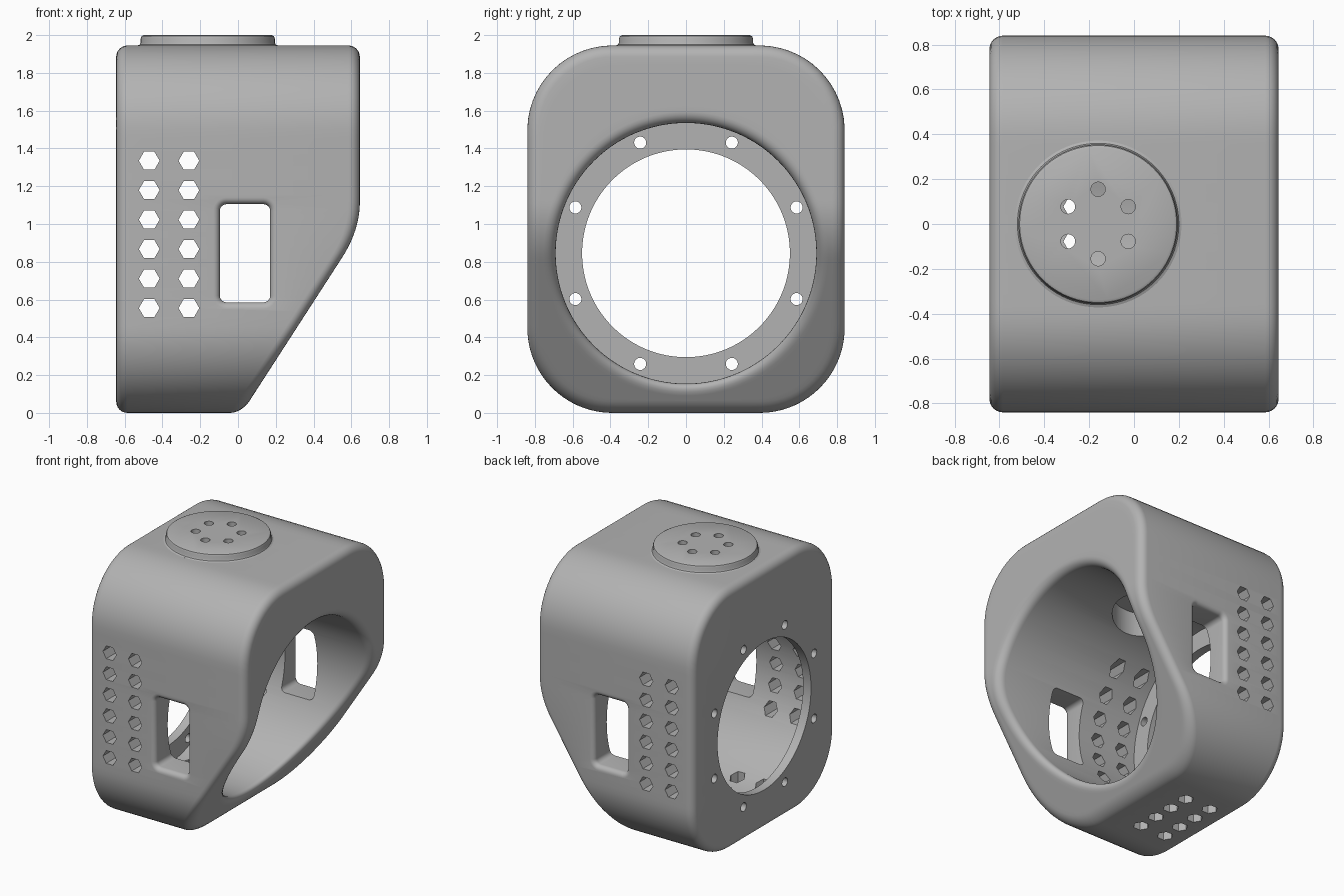
import bpy, bmesh, math
from mathutils import Vector

if bpy.data.objects.get("Cube"):
    bpy.data.objects.remove(bpy.data.objects["Cube"])

grey = bpy.data.materials.new("matte_grey")
grey.use_nodes = True
grey.diffuse_color = (0.45, 0.45, 0.45, 1)
grey.node_tree.nodes["Principled BSDF"].inputs["Base Color"].default_value = (0.45, 0.45, 0.45, 1)

TAU = math.tau
SIDES = 160
HALF_X, HALF_Y, TOP = 0.645, 0.84, 1.945
BORE, LIP, AXIS_Z = 0.69, 0.55, 0.845
FILLET = 0.06
ARC = [i * math.pi / 12 for i in range(7)]


def make_object(name, bm):
    bmesh.ops.recalc_face_normals(bm, faces=bm.faces)
    mesh = bpy.data.meshes.new(name)
    bm.to_mesh(mesh)
    bm.free()
    mesh.materials.append(grey)
    obj = bpy.data.objects.new(name, mesh)
    bpy.context.collection.objects.link(obj)
    return obj


def loft(bm, rings, ring_closed=False):
    """Skin a list of point rings, capped at the ends or joined end to end."""
    rows = [[bm.verts.new(p) for p in ring] for ring in rings]
    pairs = list(zip(rows, rows[1:]))
    if ring_closed:
        pairs.append((rows[-1], rows[0]))
    else:
        bm.faces.new(rows[0])
        bm.faces.new(rows[-1])
    for a, b in pairs:
        for i in range(len(a)):
            j = (i + 1) % len(a)
            bm.faces.new((a[i], a[j], b[j], b[i]))


def prism(bm, centre, axis, radius, start, end, sides):
    """Straight regular prism along one axis."""
    u, v = [(1, 2), (0, 2), (0, 1)][axis]
    rings = []
    for level in (start, end):
        ring = []
        for i in range(sides):
            p = Vector(centre)
            p[axis] = level
            p[u] += radius * math.cos(TAU * i / sides)
            p[v] += radius * math.sin(TAU * i / sides)
            ring.append(p)
        rings.append(ring)
    loft(bm, rings)


def cut(obj, cutter):
    mod = obj.modifiers.new(cutter.name, "BOOLEAN")
    mod.operation = "DIFFERENCE"
    mod.solver = "EXACT"
    mod.object = cutter
    cutter.hide_render = True
    cutter.hide_set(True)


# Sloped front of the housing, blended into the upright upper part
def slope_x(z):
    if z < 0.817:
        return 0.02 + 0.646 * z
    return HALF_X - 1.077 * max(0, 1.117 - z) ** 2


# Rounded-square outline, found by marching outward from the bore axis
def outline(inset):
    r = 0.45 - inset
    points = []
    for i in range(SIDES):
        a = TAU * i / SIDES
        d = 1.6
        for _ in range(70):
            qy = abs(d * math.cos(a)) - (HALF_Y - 0.45)
            qz = abs(AXIS_Z + d * math.sin(a) - TOP / 2) - (TOP / 2 - 0.45)
            d -= math.hypot(max(qy, 0), max(qz, 0)) + min(max(qy, qz), 0) - r
        points.append((d * math.cos(a), AXIS_Z + d * math.sin(a)))
    return points


def circle(radius):
    return [(radius * math.cos(TAU * i / SIDES), AXIS_Z + radius * math.sin(TAU * i / SIDES))
            for i in range(SIDES)]


def flat_ring(points, x):
    return [(x, y, z) for y, z in points]


def slope_ring(points, depth):
    return [(slope_x(z) - depth, y, z) for y, z in points]


# Housing: outer skin, sloped face, bore and rear lip in one closed loft
rings = []
for a in reversed(ARC):
    rings.append(flat_ring(outline(FILLET * (1 - math.cos(a))), -HALF_X + FILLET * (1 - math.sin(a))))
for a in ARC:
    rings.append(slope_ring(outline(FILLET * (1 - math.cos(a))), FILLET * (1 - math.sin(a))))
outer, inner = outline(FILLET), circle(BORE + FILLET)
for k in range(1, 8):
    t = k / 8
    mixed = [(p[0] + (q[0] - p[0]) * t, p[1] + (q[1] - p[1]) * t) for p, q in zip(outer, inner)]
    rings.append(slope_ring(mixed, 0))
for a in reversed(ARC):
    rings.append(slope_ring(circle(BORE + FILLET * (1 - math.cos(a))), FILLET * (1 - math.sin(a))))
rings.append(flat_ring(circle(BORE), -0.58))
rings.append(flat_ring(circle(LIP), -0.58))
rings.append(flat_ring(circle(LIP), -HALF_X))
bm = bmesh.new()
loft(bm, rings, ring_closed=True)
housing = make_object("housing", bm)

# Hexagonal vents through both sides and the underside, plus lip bolt holes
bm = bmesh.new()
for x in (-0.47, -0.26):
    for i in range(6):
        prism(bm, (x, 0, 0.555 + 0.156 * i), 1, 0.055, -1, 1, 6)
    for i in range(4):
        prism(bm, (x, 0.156 * (i - 1.5), 0), 2, 0.055, -0.1, 0.3, 6)
for i in range(8):
    a = TAU * (i + 0.5) / 8
    prism(bm, (0, 0.634 * math.cos(a), AXIS_Z + 0.634 * math.sin(a)), 0, 0.032, -0.8, -0.55, 24)
cut(housing, make_object("vent_cutter", bm))


# Side windows with softened outer edges
def window_ring(y, grow):
    r = 0.035 + grow
    ring = []
    for corner, (sx, sz) in enumerate([(1, 1), (-1, 1), (-1, -1), (1, -1)]):
        for k in range(7):
            a = math.pi / 2 * (corner + k / 6)
            ring.append((0.037 + sx * 0.098 + r * math.cos(a), y, 0.845 + sz * 0.225 + r * math.sin(a)))
    return ring


flare = [(HALF_Y - 0.035 * (1 - math.sin(a)), 0.035 * (1 - math.cos(a))) for a in ARC] + [(0.95, 0.035)]
bm = bmesh.new()
loft(bm, [window_ring(-y, g) for y, g in reversed(flare)] + [window_ring(y, g) for y, g in flare])
cut(housing, make_object("window_cutter", bm))

# Round pocket in the ceiling of the bore, under the cap
bm = bmesh.new()
prism(bm, (-0.16, 0, 0), 2, 0.27, 1.2, 1.66, 64)
cut(housing, make_object("pocket_cutter", bm))

# Raised cap on top
profile = [(0.372, 1.93), (0.372, 1.945), (0.36, 1.95), (0.355, 1.96), (0.355, 1.982),
           (0.35, 1.994), (0.338, 2.0)]
bm = bmesh.new()
loft(bm, [[(-0.16 + r * math.cos(TAU * i / 96), r * math.sin(TAU * i / 96), z) for i in range(96)]
          for r, z in profile])
cap = make_object("top_cap", bm)

# Six holes down through the cap and housing
bm = bmesh.new()
for i in range(6):
    a = TAU * (i + 0.5) / 6
    prism(bm, (-0.16 + 0.155 * math.cos(a), 0.155 * math.sin(a), 0), 2, 0.032, 1.5, 2.1, 24)
cap_holes = make_object("cap_hole_cutter", bm)
cut(housing, cap_holes)
cut(cap, cap_holes)

# Apply the cuts, then smooth the curved faces
for obj in (housing, cap):
    bpy.ops.object.select_all(action="DESELECT")
    obj.select_set(True)
    bpy.context.view_layer.objects.active = obj
    for mod in list(obj.modifiers):
        bpy.ops.object.modifier_apply(modifier=mod.name)
    bpy.ops.object.shade_smooth_by_angle(angle=math.radians(30))
for obj in list(bpy.data.objects):
    if obj.name.endswith("_cutter"):
        bpy.data.objects.remove(obj)
